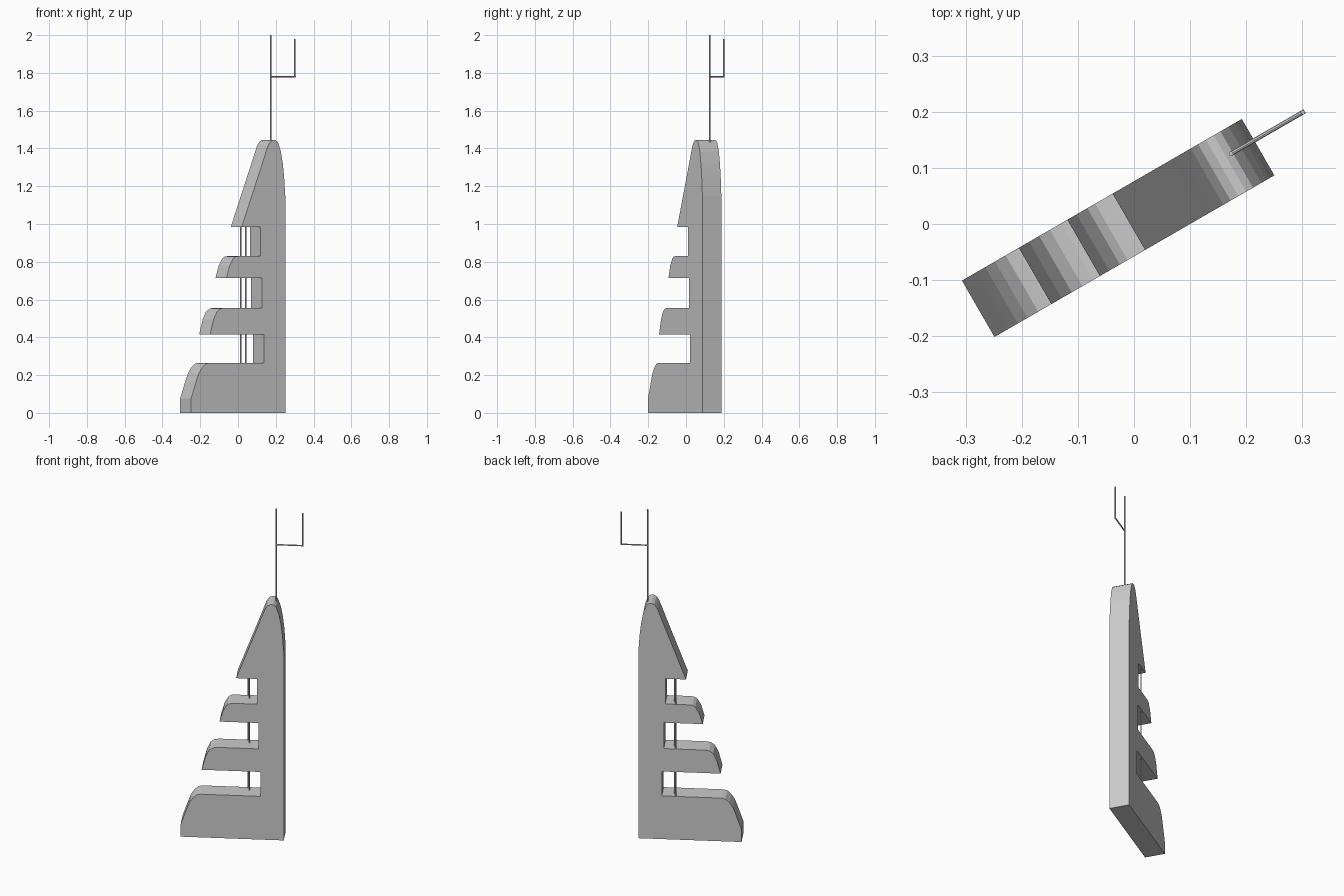
import bpy, bmesh, math
from mathutils import Matrix, Vector

if "Cube" in bpy.data.objects:
    bpy.data.objects.remove(bpy.data.objects["Cube"])

TURN = Matrix.Rotation(math.radians(30), 4, 'Z')  # whole building is turned 30 degrees


def make_object(name, bm):
    bmesh.ops.recalc_face_normals(bm, faces=bm.faces)
    bm.transform(TURN)
    mesh = bpy.data.meshes.new(name)
    bm.to_mesh(mesh)
    bm.free()
    obj = bpy.data.objects.new(name, mesh)
    bpy.context.collection.objects.link(obj)
    return obj


def slab(name, profile, front, back):
    bm = bmesh.new()
    face = bm.faces.new([bm.verts.new((u, front, z)) for u, z in profile])
    new = bmesh.ops.extrude_face_region(bm, geom=[face])["geom"]
    bmesh.ops.translate(bm, vec=(0, back - front, 0),
                        verts=[g for g in new if isinstance(g, bmesh.types.BMVert)])
    return make_object(name, bm)


def rod(name, start, end, radius=0.004):
    a, b = Vector(start), Vector(end)
    bm = bmesh.new()
    rot = (b - a).to_track_quat('Z', 'Y').to_matrix().to_4x4()
    bmesh.ops.create_cone(bm, cap_ends=True, segments=8, radius1=radius, radius2=radius,
                          depth=(b - a).length, matrix=Matrix.Translation((a + b) / 2) @ rot)
    return make_object(name, bm)


# Stepped tower silhouette: base, two ledges, pointed crown
profile = [
    (0.26, 0), (-0.316, 0), (-0.316, 0.075), (-0.285, 0.165), (-0.268, 0.21),
    (-0.248, 0.24), (-0.226, 0.26), (-0.203, 0.265), (0.129, 0.265),
    (0.129, 0.415), (-0.199, 0.415), (-0.178, 0.495), (-0.157, 0.537),
    (-0.135, 0.552), (-0.112, 0.556), (0.118, 0.556),
    (0.118, 0.715), (-0.099, 0.715), (-0.08, 0.78), (-0.058, 0.818),
    (-0.042, 0.828), (-0.02, 0.83), (0.11, 0.83),
    (0.11, 0.985), (-0.006, 0.985), (0.116, 1.31), (0.136, 1.365), (0.155, 1.415),
    (0.17, 1.437), (0.186, 1.445), (0.202, 1.443), (0.216, 1.432), (0.233, 1.385),
    (0.245, 1.32), (0.253, 1.25), (0.26, 1.15),
]
slab("tower_body", profile, -0.05, 0.066)

# Thin columns standing in the open gaps
for i, (u, v) in enumerate([(0.051, 0.06), (0.062, 0.026)]):
    for j, (z0, z1) in enumerate([(0.26, 0.42), (0.55, 0.72), (0.825, 0.99)]):
        rod(f"gap_column_{i}_{j}", (u, v, z0), (u, v, z1))

# Antenna mast with its side branch
rod("antenna_mast", (0.2125, 0.022, 1.42), (0.2125, 0.022, 2.0))
rod("antenna_arm", (0.2125, 0.022, 1.78), (0.364, 0.022, 1.78))
rod("antenna_side_mast", (0.36, 0.022, 1.776), (0.36, 0.022, 1.98))
